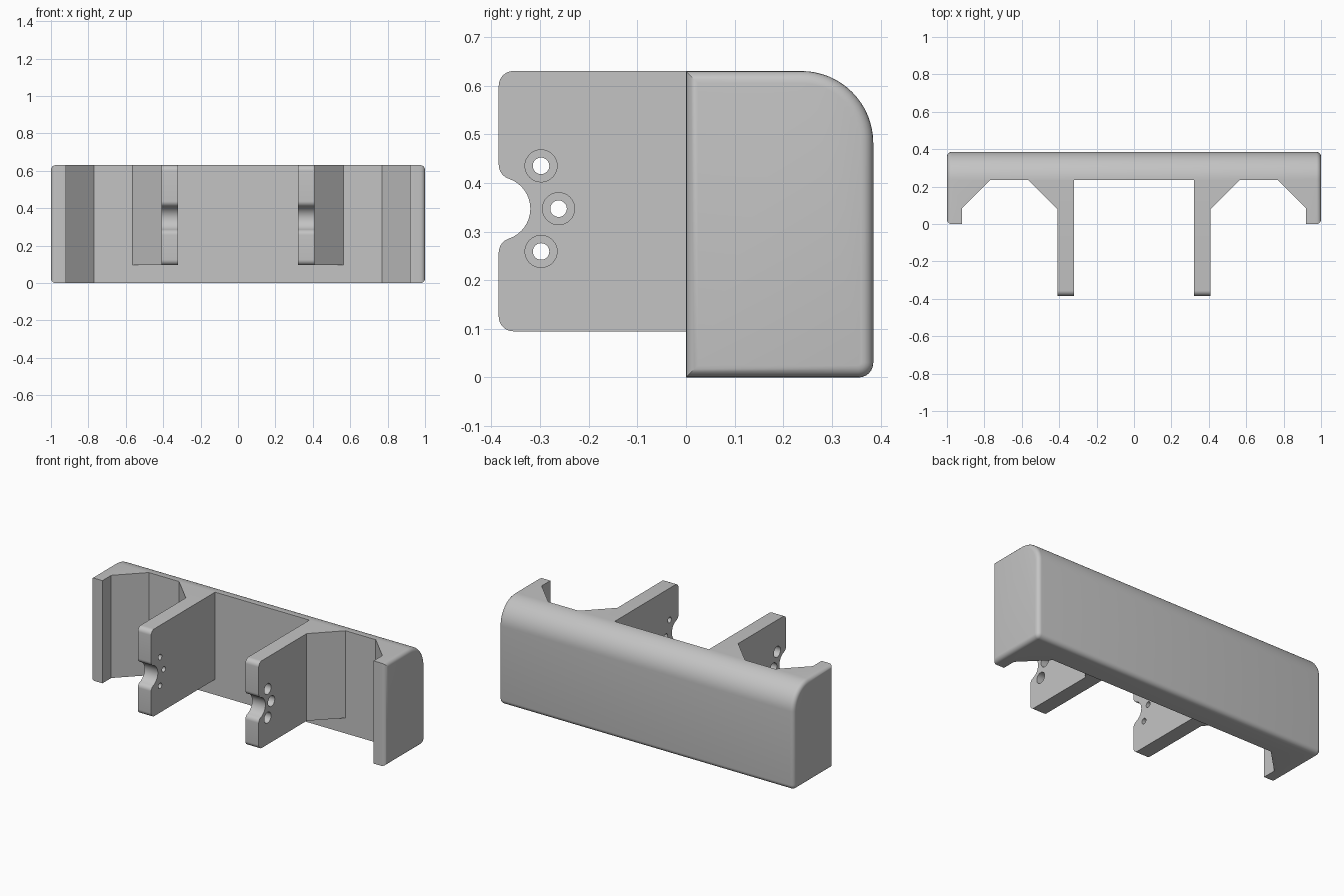
import bpy, bmesh
from math import sin, cos, radians, atan2, degrees, pi
from mathutils import Vector

cube = bpy.data.objects.get("Cube")
if cube:
    bpy.data.objects.remove(cube, do_unlink=True)

grey = bpy.data.materials.new("plain grey")
grey.use_nodes = True
colour = (0.55, 0.55, 0.55, 1)
grey.diffuse_color = colour
grey.node_tree.nodes["Principled BSDF"].inputs["Base Color"].default_value = colour


def arc(cy, cz, r, start, end, steps=8):
    """Points of an arc, angles in degrees."""
    angles = [radians(start + (end - start) * i / steps) for i in range(steps + 1)]
    return [(cy + r * cos(a), cz + r * sin(a)) for a in angles]


def prism(name, points, axis, lo, hi, end_bevel=0):
    """Extrude a closed outline along x (outline in y, z) or z (outline in x, y)."""
    place = (lambda p: (lo, *p)) if axis == "x" else (lambda p: (*p, lo))
    move = Vector((hi - lo, 0, 0)) if axis == "x" else Vector((0, 0, hi - lo))
    bm = bmesh.new()
    base = bm.faces.new([bm.verts.new(place(p)) for p in points])
    top = bmesh.ops.extrude_face_region(bm, geom=[base], use_keep_orig=True)["geom"]
    bmesh.ops.translate(bm, vec=move, verts=[g for g in top if isinstance(g, bmesh.types.BMVert)])
    bmesh.ops.recalc_face_normals(bm, faces=bm.faces[:])
    if end_bevel:
        caps = [base] + [g for g in top if isinstance(g, bmesh.types.BMFace)]
        edges = list({e for f in caps for e in f.edges})
        bmesh.ops.bevel(bm, geom=edges, offset=end_bevel, segments=5,
                        profile=0.5, affect="EDGES", clamp_overlap=False)
        bmesh.ops.recalc_face_normals(bm, faces=bm.faces[:])
    mesh = bpy.data.meshes.new(name)
    bm.to_mesh(mesh)
    bm.free()
    mesh.materials.append(grey)
    obj = bpy.data.objects.new(name, mesh)
    bpy.context.collection.objects.link(obj)
    return obj


def activate(obj):
    bpy.ops.object.select_all(action="DESELECT")
    obj.select_set(True)
    bpy.context.view_layer.objects.active = obj


def cut(obj, cutter):
    cutter.hide_render = True
    mod = obj.modifiers.new("cut", "BOOLEAN")
    mod.operation, mod.solver, mod.object = "DIFFERENCE", "EXACT", cutter
    activate(obj)
    bpy.ops.object.modifier_apply(modifier=mod.name)
    bpy.data.objects.remove(cutter, do_unlink=True)


def smooth(obj):
    activate(obj)
    bpy.ops.object.shade_smooth_by_angle(angle=radians(30))


HEIGHT, BACK, INNER = 0.63, 0.385, 0.235

# Outer shell: large round on the upper back edge, small rounds elsewhere
big, small = 0.148, 0.03
shell_outline = ([(0, 0)] + arc(BACK - small, small, small, -90, 0, 6)
                 + arc(BACK - big, HEIGHT - big, big, 0, 90, 16) + [(0, HEIGHT)])
shell = prism("outer_shell", shell_outline, "x", -1, 1, end_bevel=0.025)

# Hollow front with sloping inner corners
half = [(0.92, -0.1), (0.92, 0.085), (0.77, INNER)]
cavity = half + [(-x, y) for x, y in reversed(half)]
cut(shell, prism("cavity_cutter", cavity, "z", -0.2, 0.9))
smooth(shell)

# Bracket outline: rounded corners and a round notch in the front edge
FRONT, LOW, MID = -0.385, 0.095, 0.347
r, notch = 0.03, 0.065
rise = ((notch + r) ** 2 - r ** 2) ** 0.5
lean = degrees(atan2(rise, r))
bracket_outline = (
    [(INNER, LOW), (INNER, HEIGHT)]
    + arc(FRONT + r, HEIGHT - r, r, 90, 180)
    + arc(FRONT + r, MID + rise, r, 180, 180 + lean)
    + arc(FRONT, MID, notch, lean, -lean, 16)[1:-1]
    + arc(FRONT + r, MID - rise, r, 180 - lean, 180)
    + arc(FRONT + r, LOW + r, r, 180, 270))
holes = [(-0.298, MID + 0.088), (-0.262, MID), (-0.298, MID - 0.088)]

for side, label in ((1, "left"), (-1, "right")):
    bracket = prism(label + "_bracket", bracket_outline, "x", side * 0.32, side * 0.41)
    # Screw holes, wider on the outer face
    for y, z in holes:
        for radius, inner in ((0.033, 0.365), (0.017, 0.25)):
            circle = arc(y, z, radius, 0, 360, 32)[:-1]
            cut(bracket, prism("hole_cutter", circle, "x", side * inner, side * 0.5))
    smooth(bracket)
    # Sloping brace between bracket and back wall
    brace = [(side * 0.41, 0.08), (side * 0.565, INNER), (side * 0.41, INNER)]
    prism(label + "_brace", brace, "z", LOW, HEIGHT)
